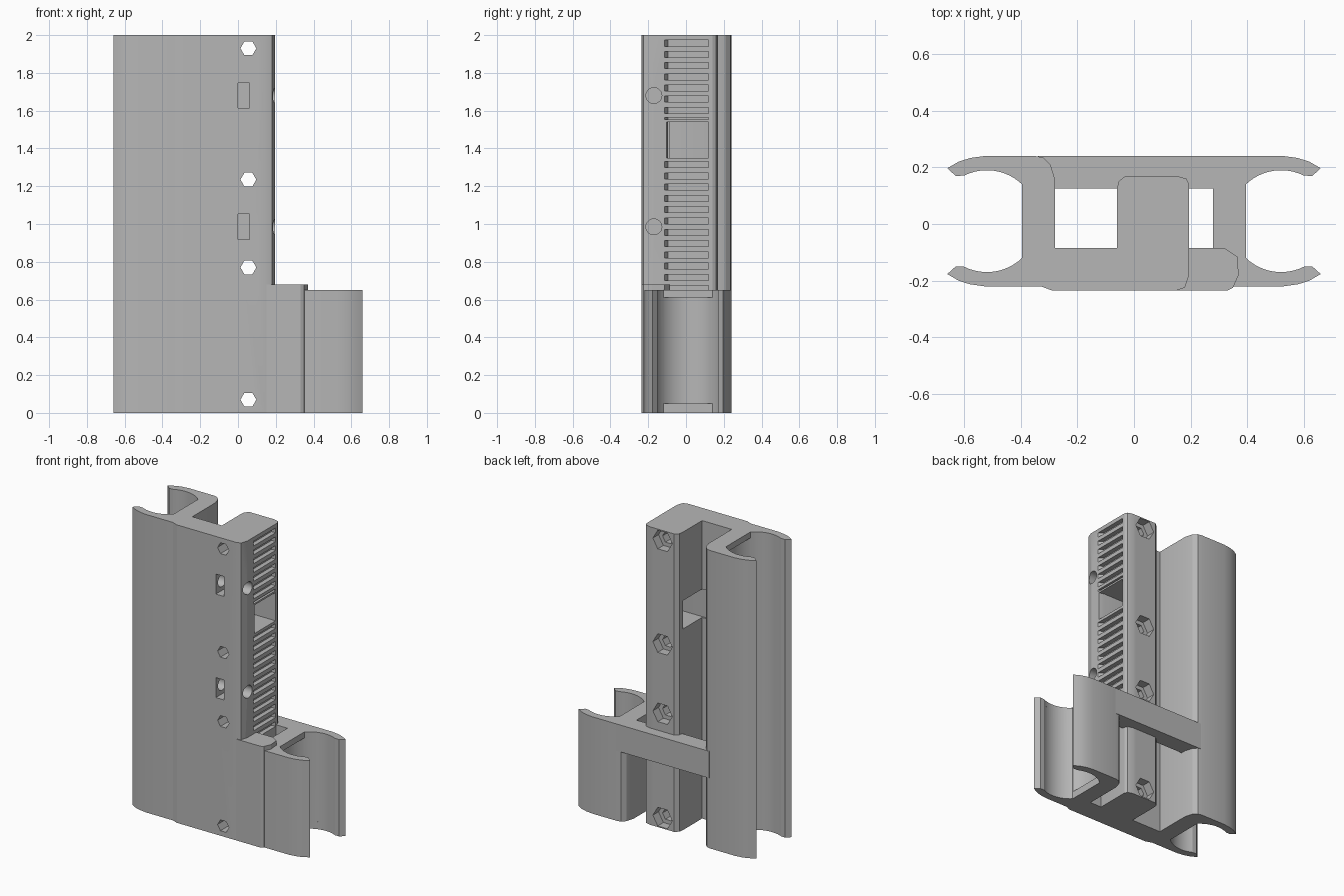
import bpy, bmesh, math

cube = bpy.data.objects.get("Cube")
if cube:
    bpy.data.objects.remove(cube, do_unlink=True)

grey = bpy.data.materials.new("plain grey")
grey.use_nodes = True
colour = (0.47, 0.47, 0.47, 1)
grey.diffuse_color = colour
for node in grey.node_tree.nodes:
    if node.type == 'BSDF_PRINCIPLED':
        node.inputs["Base Color"].default_value = colour

# Maps a 2D profile point and a depth to 3D, for each extrusion axis
PLACE = {'z': lambda a, b, d: (a, b, d),
         'y': lambda a, b, d: (a, d, b),
         'x': lambda a, b, d: (d, a, b)}


def prism(name, points, low, high, axis='z'):
    """Extrude a closed profile along an axis."""
    bm = bmesh.new()
    put = PLACE[axis]
    base = bm.faces.new([bm.verts.new(put(a, b, low)) for a, b in points])
    grown = bmesh.ops.extrude_face_region(bm, geom=[base])
    shift = put(0, 0, high - low)
    bmesh.ops.translate(bm, vec=shift, verts=[v for v in grown["geom"]
                                             if isinstance(v, bmesh.types.BMVert)])
    bmesh.ops.recalc_face_normals(bm, faces=bm.faces)
    mesh = bpy.data.meshes.new(name)
    bm.to_mesh(mesh)
    bm.free()
    mesh.materials.append(grey)
    obj = bpy.data.objects.new(name, mesh)
    bpy.context.collection.objects.link(obj)
    return obj


def ring(cx, cy, radius, sides):
    return [(cx + radius * math.cos(math.tau * i / sides),
             cy + radius * math.sin(math.tau * i / sides)) for i in range(sides)]


def rect(a0, a1, b0, b1):
    return [(a0, b0), (a1, b0), (a1, b1), (a0, b1)]


def carve(obj, cutters):
    """Subtract every cutter from the object, then discard the cutters."""
    for cutter in cutters:
        cutter.hide_render = True
        mod = obj.modifiers.new("cut", 'BOOLEAN')
        mod.operation = 'DIFFERENCE'
        mod.solver = 'EXACT'
        mod.object = cutter
    graph = bpy.context.evaluated_depsgraph_get()
    mesh = bpy.data.meshes.new_from_object(obj.evaluated_get(graph))
    obj.modifiers.clear()
    obj.data = mesh
    for cutter in cutters:
        bpy.data.objects.remove(cutter, do_unlink=True)


# Open pipe clip profile, opening toward -x; symmetric about y = MID
MID, BORE_X, BORE_R = 0.01, -0.52, 0.18
jaw = [(-0.35, 0.24), (-0.53, 0.24), (-0.58, 0.233), (-0.62, 0.22),
       (-0.66, 0.197), (-0.63, 0.17)]
for i in range(13):
    t = math.radians(116.6 - 70.6 * i / 12)
    jaw.append((BORE_X + BORE_R * math.cos(t), MID + BORE_R * math.sin(t)))
clip = jaw + [(x, 2 * MID - y) for x, y in reversed(jaw)]
wall_end = [(-0.28, -0.085), (-0.28, 0.16), (-0.295, 0.21), (-0.32, 0.235)]

# Tall body: left clip, front plate and centre block in one profile
plate_and_block = [(-0.33, -0.22), (-0.29, -0.235), (0.15, -0.235), (0.18, -0.225),
                   (0.195, -0.18), (0.195, 0.14), (0.185, 0.16), (0.15, 0.17),
                   (-0.03, 0.17), (-0.055, 0.15), (-0.06, 0.12), (-0.06, -0.085)]
body = prism("tall_body", clip + plate_and_block + wall_end, 0, 2)

# Short right clip, front pad and rear crossbar
mirrored = [(-x, y) for x, y in clip + [(-0.17, -0.22), (-0.17, -0.085)] + wall_end]
right_clip = prism("right_clip", mirrored, 0, 0.65)
pad = prism("front_pad", [(0.15, -0.235), (0.33, -0.235), (0.35, -0.225), (0.37, -0.18),
                          (0.365, -0.115), (0.32, -0.085), (0.17, -0.085)], 0, 0.68)
crossbar = prism("rear_crossbar", rect(-0.34, 0.35, 0.125, 0.24), 0.47, 0.65)

# Deeper bore inside each clip wall, leaving a lip at both ends
cutters = [prism("bore", ring(BORE_X, MID, BORE_R, 64), 0.05, 1.96)]
carve(right_clip, [prism("bore", ring(-BORE_X, MID, BORE_R, 64), 0.05, 0.61)])

# Hexagonal bolt holes with nut recesses at the back
for z in (0.07, 0.77, 1.235, 1.93):
    cutters.append(prism("bolt_hole", ring(0.055, z, 0.042, 6), -0.3, 0.3, 'y'))
    cutters.append(prism("nut_recess", ring(0.055, z, 0.072, 6), 0.11, 0.3, 'y'))

# Front nut pockets, met by round holes from the side
for z in (0.985, 1.68):
    cutters.append(prism("nut_pocket", rect(0, 0.06, z - 0.067, z + 0.067), -0.3, -0.1, 'y'))
    cutters.append(prism("side_hole", ring(-0.17, z, 0.042, 24), -0.05, 0.3, 'x'))

# Window through the block
cutters.append(prism("window", [(0.25, -0.115), (0.25, 0.12), (-0.1, 0.12), (-0.1, -0.095),
                                (0.16, -0.095)], 1.35, 1.54))

# Row of shallow grip slots above and below the window
groove = [(0.25, -0.115), (0.25, 0.12), (0.165, 0.12), (0.165, -0.095), (0.195, -0.115)]
slots = [1.957 - 0.0592 * i for i in range(7)] + [1.315 - 0.0598 * i for i in range(12)]
for z in slots:
    cutters.append(prism("slot", groove, z - 0.016, z + 0.016))
cutters.append(prism("slot", groove, 1.552, 1.565))
carve(body, cutters)

# Smooth the curved bores while keeping the edges crisp
bpy.ops.object.select_all(action='DESELECT')
for obj in (body, right_clip, pad, crossbar):
    obj.select_set(True)
bpy.context.view_layer.objects.active = body
bpy.ops.object.shade_smooth_by_angle(angle=math.radians(20))
